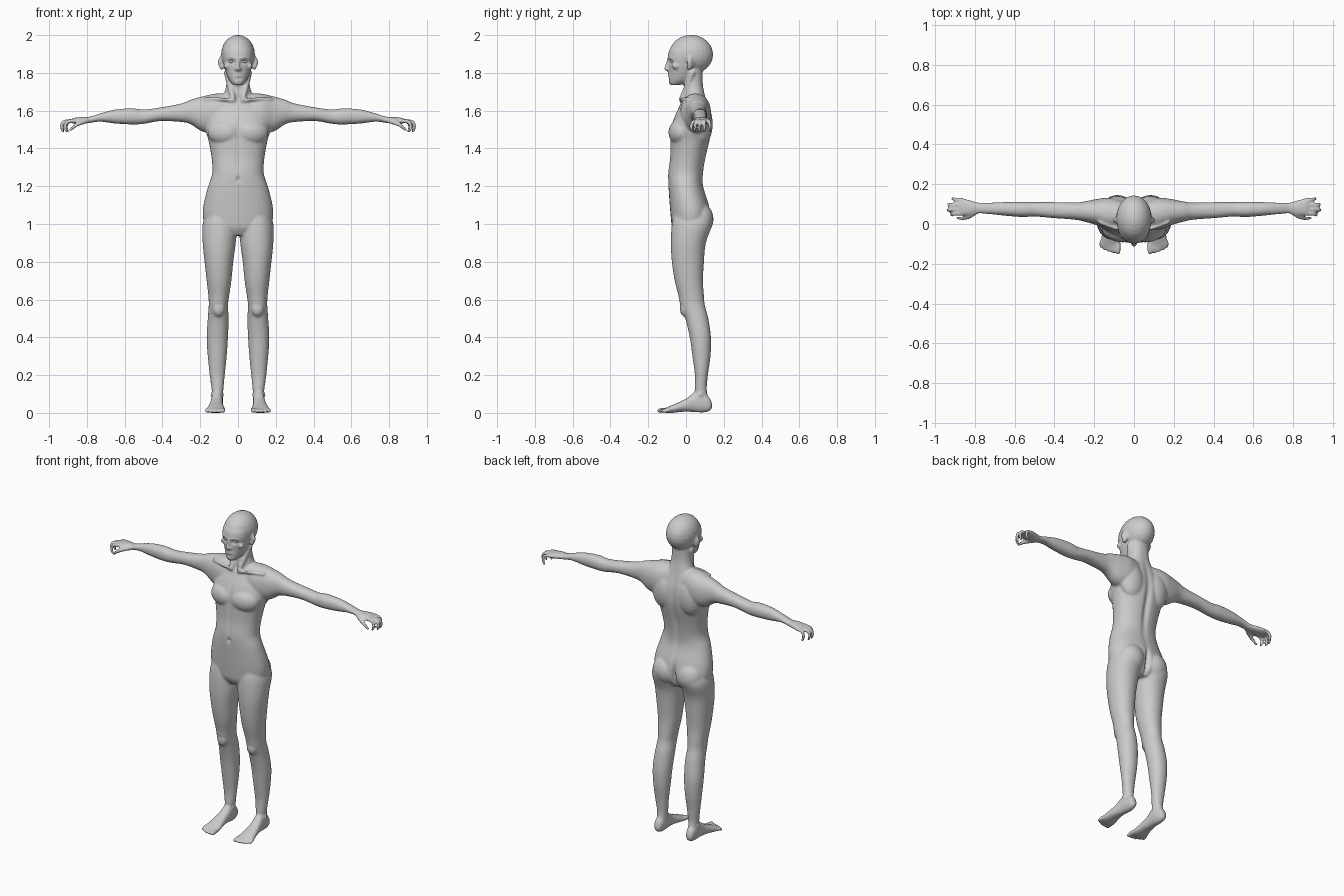
import bpy, bmesh, math
from mathutils import Vector, Matrix

verts, faces = [], []


def sphere_template(segs):
    """Unit sphere as plain lists, made once and copied for every blob."""
    b = bmesh.new()
    bmesh.ops.create_uvsphere(b, u_segments=segs, v_segments=segs // 2, radius=1)
    b.verts.index_update()
    data = [v.co.copy() for v in b.verts], [[v.index for v in f.verts] for f in b.faces]
    b.free()
    return data


SMALL, LARGE = sphere_template(10), sphere_template(24)


def blob(pos, size, tilt=0, ball=LARGE):
    m = Matrix.Translation(pos) @ Matrix.Rotation(tilt, 4, 'Z') @ Matrix.Diagonal((*size, 1))
    n = len(verts)
    verts.extend(m @ co for co in ball[0])
    faces.extend([n + k for k in f] for f in ball[1])


def spline(rows, steps=4):
    """Catmull-Rom interpolation through rows of numbers."""
    out = []
    for i in range(len(rows) - 1):
        p = [Vector(rows[max(0, min(len(rows) - 1, i + k))]) for k in (-1, 0, 1, 2)]
        for s in range(steps):
            t = s / steps
            out.append(0.5 * (2 * p[1] + (p[2] - p[0]) * t
                              + (2 * p[0] - 5 * p[1] + 4 * p[2] - p[3]) * t ** 2
                              + (3 * p[1] - p[0] - 3 * p[2] + p[3]) * t ** 3))
    return out + [Vector(rows[-1])]


def chain(points, steps=5):
    """Rounded tube through points (x, y, z, radius)."""
    for x, y, z, r in spline(points, steps):
        blob((x, y, z), (r, r, r), ball=SMALL)


def loft(axis, rows, power=2.2, segs=32):
    """Closed skin; each row = position on axis, then low/high of the two other axes."""
    p, q = [k for k in range(3) if k != axis]
    start = len(verts)
    rings = spline(rows)
    for t, a0, a1, b0, b1 in rings:
        for j in range(segs):
            c, s = math.cos(2 * math.pi * j / segs), math.sin(2 * math.pi * j / segs)
            co = Vector((0, 0, 0))
            co[axis] = t
            co[p] = (a0 + a1) / 2 + (a1 - a0) / 2 * math.copysign(abs(c) ** (2 / power), c)
            co[q] = (b0 + b1) / 2 + (b1 - b0) / 2 * math.copysign(abs(s) ** (2 / power), s)
            verts.append(co)
    for i in range(len(rings) - 1):
        n = start + i * segs
        for j in range(segs):
            k = (j + 1) % segs
            faces.append([n + j, n + k, n + segs + k, n + segs + j])
    faces.append(list(range(start, start + segs))[::-1])
    faces.append(list(range(len(verts) - segs, len(verts))))


# Torso and neck
loft(2, [(.94, -.10, .10, -.05, .09), (.98, -.165, .165, -.073, .12), (1.03, -.185, .185, -.08, .13),
         (1.1, -.183, .183, -.086, .122), (1.2, -.158, .158, -.093, .092), (1.27, -.136, .136, -.095, .092),
         (1.35, -.14, .14, -.085, .105), (1.44, -.156, .156, -.083, .126), (1.5, -.172, .172, -.083, .134),
         (1.57, -.165, .165, -.06, .13), (1.63, -.125, .125, -.032, .115), (1.68, -.08, .08, -.012, .102),
         (1.74, -.062, .062, -.01, .09), (1.82, -.06, .06, -.005, .088)])
blob((.078, -.04, 1.485), (.085, .05, .065), .25)      # chest
blob((.095, .09, 1.53), (.075, .05, .11), -.2)         # shoulder blade
blob((.083, .068, 1.025), (.085, .078, .09))           # buttock
chain([(.02, -.026, 1.652, .01), (.09, -.022, 1.662, .009), (.17, .01, 1.66, .012)], 10)  # collarbone
chain([(.025, -.026, 1.66, .014), (.045, .01, 1.74, .016), (.06, .035, 1.80, .016)], 8)   # neck muscle

# Arm and palm
loft(0, [(.03, -.02, .11, 1.50, 1.69), (.12, -.03, .132, 1.48, 1.69), (.19, -.005, .125, 1.49, 1.675),
         (.25, .012, .113, 1.528, 1.658), (.30, .022, .108, 1.54, 1.638), (.41, .03, .11, 1.545, 1.617),
         (.5, .038, .11, 1.53, 1.606), (.56, .035, .112, 1.527, 1.612), (.65, .042, .11, 1.532, 1.606),
         (.73, .05, .107, 1.542, 1.585), (.785, .053, .108, 1.535, 1.568), (.82, .044, .118, 1.532, 1.567),
         (.865, .043, .13, 1.53, 1.562), (.88, .05, .124, 1.535, 1.555)])

# Fingers and thumb
for y0, y1, reach in ((.054, .046, .915), (.076, .07, .934), (.097, .097, .932), (.119, .127, .91)):
    chain([(.86, y0, 1.547, .012), (reach - .012, (y0 + y1) / 2, 1.541, .0105),
           (reach, y1, 1.515, .0095), (reach - .008, y1, 1.49, .008)], 7)
chain([(.80, .058, 1.547, .015), (.835, .036, 1.535, .013), (.865, .028, 1.518, .0105), (.888, .03, 1.498, .008)])

# Leg
loft(2, [(.06, .085, .135, .05, .122), (.12, .078, .139, .046, .11), (.2, .07, .15, .047, .116),
         (.3, .06, .16, .034, .13), (.4, .053, .166, .02, .132), (.5, .05, .16, -.004, .118),
         (.57, .053, .155, -.03, .1), (.62, .047, .157, -.04, .095), (.7, .035, .166, -.06, .09),
         (.8, .025, .177, -.075, .095), (.9, .012, .187, -.08, .105), (1.0, .005, .187, -.075, .138),
         (1.07, .02, .16, -.06, .12)], 2.1)
blob((.103, -.008, .555), (.033, .025, .045))          # kneecap
blob((.11, .075, .095), (.037, .02, .02))              # ankle bones

# Foot and toes
loft(1, [(.137, .098, .122, .025, .05), (.125, .088, .134, .01, .08), (.09, .08, .14, .002, .11),
         (.05, .08, .142, .004, .112), (.01, .08, .148, .006, .082), (-.03, .076, .156, .005, .06),
         (-.07, .07, .165, .0, .043), (-.10, .069, .169, -.001, .029), (-.113, .076, .162, .002, .024)])
for i, tip in enumerate((-.14, -.139, -.134, -.125, -.112)):
    r = .0135 if i == 0 else .0095
    x = .08 if i == 0 else .084 + .0205 * i
    chain([(x, -.095, .016, r), (x, tip + .02, .015, r), (x, tip, r - .001, r)])

# Head: skull, face, nose, brow, lips, cheek, ear
blob((0, .027, 1.897), (.09, .117, .104))
loft(2, [(1.735, -.025, .025, -.084, -.035), (1.76, -.046, .046, -.093, .03), (1.80, -.064, .064, -.09, .06),
         (1.84, -.075, .075, -.092, .07), (1.88, -.081, .081, -.096, .08), (1.92, -.08, .08, -.089, .09),
         (1.95, -.066, .066, -.066, .09)], 2.1)
chain([(0, -.091, 1.872, .009), (0, -.101, 1.842, .009), (0, -.107, 1.822, .0105)])
blob((.011, -.095, 1.819), (.009, .011, .008), ball=SMALL)
chain([(.012, -.093, 1.877, .007), (.035, -.084, 1.881, .008), (.057, -.066, 1.875, .008)])
for z in (1.783, 1.793):
    chain([(0, -.091, z, .006), (.014, -.088, z, .005), (.024, -.082, 1.788, .003)])
blob((.064, -.055, 1.835), (.014, .02, .014), ball=SMALL)
blob((.09, .024, 1.855), (.01, .02, .036), .45)
blob((.086, .018, 1.83), (.009, .013, .016), .3)

# Fuse mirrored parts into one skin
parts = bpy.data.meshes.new("body_parts")
parts.from_pydata(verts, [], faces)
source = bpy.data.objects.new("body_parts", parts)
bpy.context.collection.objects.link(source)
mirror = source.modifiers.new("mirror", 'MIRROR')
mirror.use_mirror_merge = False
fuse = source.modifiers.new("fuse", 'REMESH')
fuse.mode = 'VOXEL'
fuse.voxel_size = .0065
soften = source.modifiers.new("soften", 'SMOOTH')
soften.factor, soften.iterations = .5, 4
mesh = bpy.data.meshes.new_from_object(source.evaluated_get(bpy.context.evaluated_depsgraph_get()))
bpy.data.objects.remove(source)

# Soft dents: centre, size, push
dents = [((.034, -.085, 1.86), (.018, .04, .011), (0, .013, 0)),     # eye socket
         ((0, -.09, 1.768), (.025, .03, .008), (0, .004, 0)),        # under lip
         ((0, -.095, 1.235), (.008, .03, .013), (0, .012, 0)),       # navel
         ((0, -.085, 1.48), (.012, .04, .08), (0, .008, 0)),         # breastbone
         ((0, -.09, 1.32), (.012, .03, .08), (0, .004, 0)),          # belly line
         ((0, .11, 1.42), (.018, .05, .2), (0, -.014, 0)),           # spine
         ((0, .14, 1.01), (.012, .05, .07), (0, -.03, 0)),           # seat cleft
         ((.099, .02, 1.858), (.006, .01, .018), (-.006, 0, 0)),     # ear hollow
         ((0, -.03, 1.665), (.014, .03, .015), (0, .008, 0))]        # throat notch
for v in mesh.vertices:
    x, y, z = v.co
    if abs(x) > .14 or z < .8:
        continue
    for pos, size, push in dents:
        dz = (z - pos[2]) / size[2]
        if abs(dz) < 2.4:
            q = dz * dz + ((abs(x) - pos[0]) / size[0]) ** 2 + ((y - pos[1]) / size[1]) ** 2
            if q < 6:
                v.co += Vector((math.copysign(push[0], x), push[1], push[2])) * math.exp(-q)
bpy.context.collection.objects.link(bpy.data.objects.new("body", mesh))

# Eyeballs
verts, faces = [], []
for side in (-1, 1):
    blob((side * .034, -.069, 1.86), (.014, .014, .0095))
eye_mesh = bpy.data.meshes.new("eyes")
eye_mesh.from_pydata(verts, [], faces)
bpy.context.collection.objects.link(bpy.data.objects.new("eyes", eye_mesh))
for m in (mesh, eye_mesh):
    m.polygons.foreach_set("use_smooth", [True] * len(m.polygons))
    m.update()
